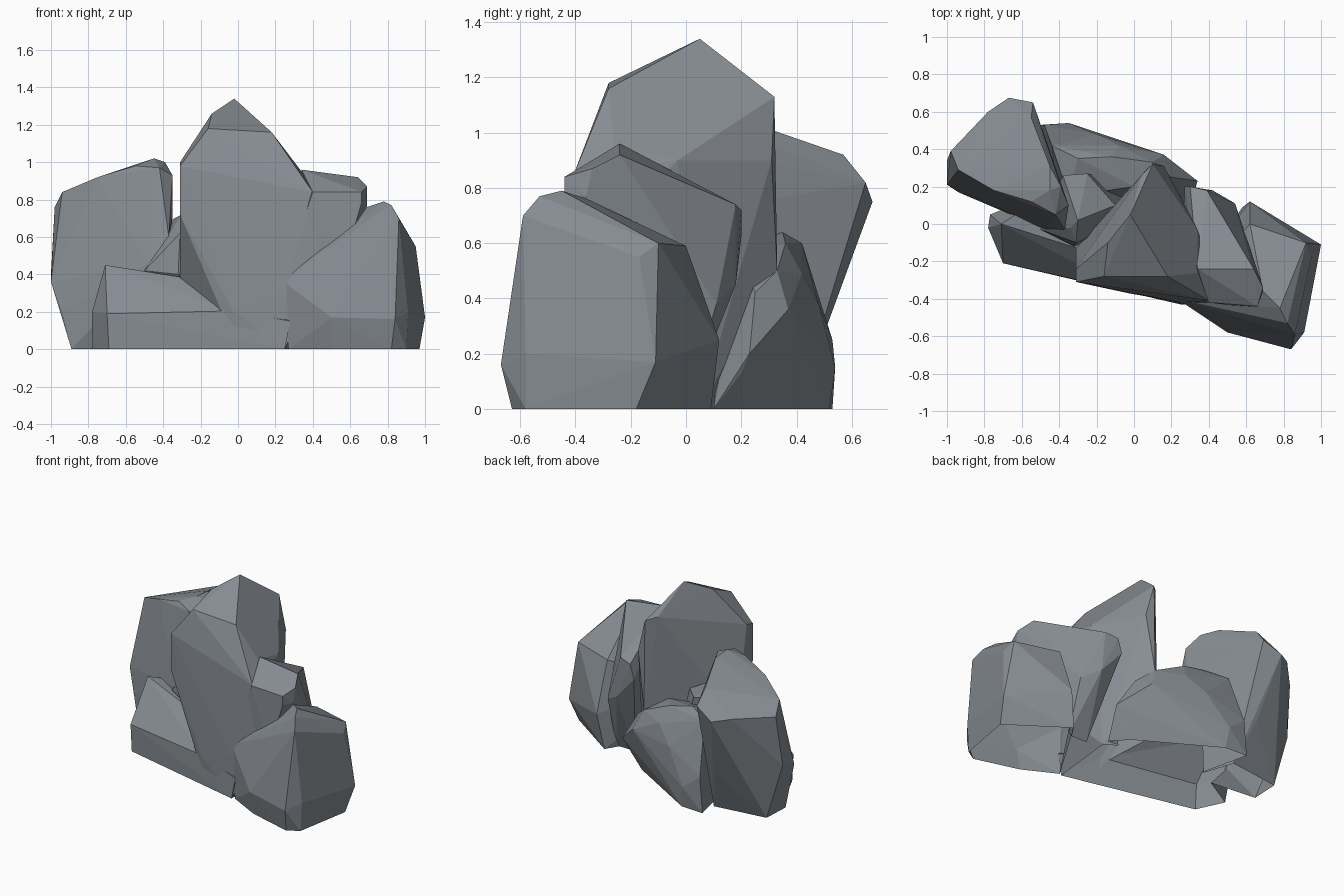
import bpy, bmesh

stone = bpy.data.materials.new("blue grey stone")
stone.diffuse_color = (0.24, 0.265, 0.29, 1)


def rock(name, *points):
    """A faceted boulder: the convex hull of a few corner points."""
    bm = bmesh.new()
    for p in points:
        bm.verts.new(p)
    res = bmesh.ops.convex_hull(bm, input=bm.verts)
    junk = {g for g in res["geom_interior"] + res["geom_unused"] if isinstance(g, bmesh.types.BMVert)}
    bmesh.ops.delete(bm, geom=list(junk), context="VERTS")
    bmesh.ops.recalc_face_normals(bm, faces=bm.faces)
    me = bpy.data.meshes.new(name)
    bm.to_mesh(me)
    bm.free()
    me.materials.append(stone)
    ob = bpy.data.objects.new(name, me)
    bpy.context.collection.objects.link(ob)
    return ob


# tall middle peak, undercut at its lower left
peak = rock("rock_cluster",
    (-.02, .05, 1.34), (-.14, -.1, 1.26), (-.16, -.28, 1.18), (.18, -.28, 1.16),
    (.04, .26, 1.15), (.1, .32, 1.13), (-.31, -.24, 1.0), (-.31, -.31, .72),
    (-.31, -.31, .98), (-.31, -.13, .38), (.34, -.26, .95), (.34, -.03, .9), (.4, -.41, .84),
    (.25, -.42, .3), (.46, -.42, .5), (.1, .33, .5), (.16, .31, .9), (-.03, -.37, .21),
    (.0, -.36, 0), (.25, -.42, 0), (.3, .05, 0), (0, .22, 0))

# left boulder, leaning backwards
left = rock("left_boulder",
    (-.89, .15, 0), (-.88, .35, 0), (-.5, .4, 0), (-.4, .1, 0), (-.94, .17, .2),
    (-1, .21, .36), (-1, .34, .4), (-.98, .39, .76), (-.94, .29, .84), (-.75, .18, .92),
    (-.78, .6, .77), (-.67, .675, .75), (-.54, .65, .82), (-.55, .57, .92),
    (-.45, .31, 1.01), (-.55, .12, .98), (-.45, .18, 1.02), (-.39, .2, 1.0), (-.42, .05, .97),
    (-.35, .1, .93), (-.35, .1, .72), (-.37, -.03, .6), (-.47, -.03, .45), (-.6, .51, .3))

# front right boulder
right = rock("right_boulder",
    (.97, -.18, 0), (.9, -.58, 0), (.82, -.63, 0), (.5, -.54, 0), (.27, -.42, 0),
    (.58, .09, 0), (1, -.11, .17), (.91, -.58, .2), (.84, -.67, .16), (.5, -.58, .17),
    (.23, -.4, .37), (.86, -.59, .7), (.82, -.53, .77), (.78, -.45, .79),
    (.69, -.36, .76), (.95, -.17, .55), (.92, -.1, .6), (.62, .0, .59), (.62, .12, .25))

# boulder between the peak and the right boulder
shoulder = rock("shoulder_boulder",
    (.34, -.24, .96), (.64, -.24, .92), (.69, -.34, .87), (.69, -.36, .77),
    (.66, -.44, .84), (.66, -.44, .78), (.4, -.42, .84), (.39, .18, .74), (.3, .2, .72),
    (.5, .02, .68), (.42, .18, .45), (.54, .11, .38), (.27, .2, .62), (.25, -.38, .4),
    (.55, -.44, .4), (.4, .0, 0), (.55, 0, 0))

# low slab along the front left
slab = rock("front_slab",
    (-.69, -.21, 0), (-.7, -.21, .19), (-.78, -.02, 0), (-.78, -.02, .2), (-.77, .05, .2),
    (-.71, .0, .45), (-.3, -.13, .385), (-.03, -.36, .205), (.25, -.43, 0), (.28, -.43, .15),
    (.2, .05, 0), (-.4, .2, 0), (-.4, .2, .4))

# wedge filling the gap behind the left crevice
wedge = rock("crevice_wedge",
    (-.5, -.03, .42), (-.34, -.02, .66), (-.31, -.1, .62), (-.3, .02, .72), (-.38, .26, .68),
    (-.25, .27, .66), (-.1, .1, .62), (-.15, -.03, .5), (-.32, -.12, .4), (-.4, .2, 0), (0, .2, 0))

# low boulder along the back
back = rock("back_boulder",
    (-.48, .53, .25), (-.35, .54, .15), (-.2, .48, .38), (-.08, .42, .49), (.16, .37, .36),
    (.34, .23, .2), (.32, .2, .13), (.2, .25, .42), (-.44, .42, .6), (-.3, .35, .64),
    (-.12, .36, .6), (.1, .33, .5), (-.35, .15, .58), (0, .2, .56), (-.5, .53, 0),
    (-.33, .52, 0), (.2, .21, 0), (.3, .1, 0), (-.4, .1, 0))

# weld all boulders into one rock
bpy.context.view_layer.objects.active = peak
for part in (left, right, shoulder, slab, wedge, back):
    mod = peak.modifiers.new("weld", "BOOLEAN")
    mod.operation, mod.solver, mod.object = "UNION", "EXACT", part
    bpy.ops.object.modifier_apply(modifier=mod.name)
    bpy.data.objects.remove(part)

# leave the underside open
bm = bmesh.new()
bm.from_mesh(peak.data)
bmesh.ops.delete(bm, geom=[f for f in bm.faces if all(abs(v.co.z) < 1e-4 for v in f.verts)], context="FACES")
bm.to_mesh(peak.data)
bm.free()
